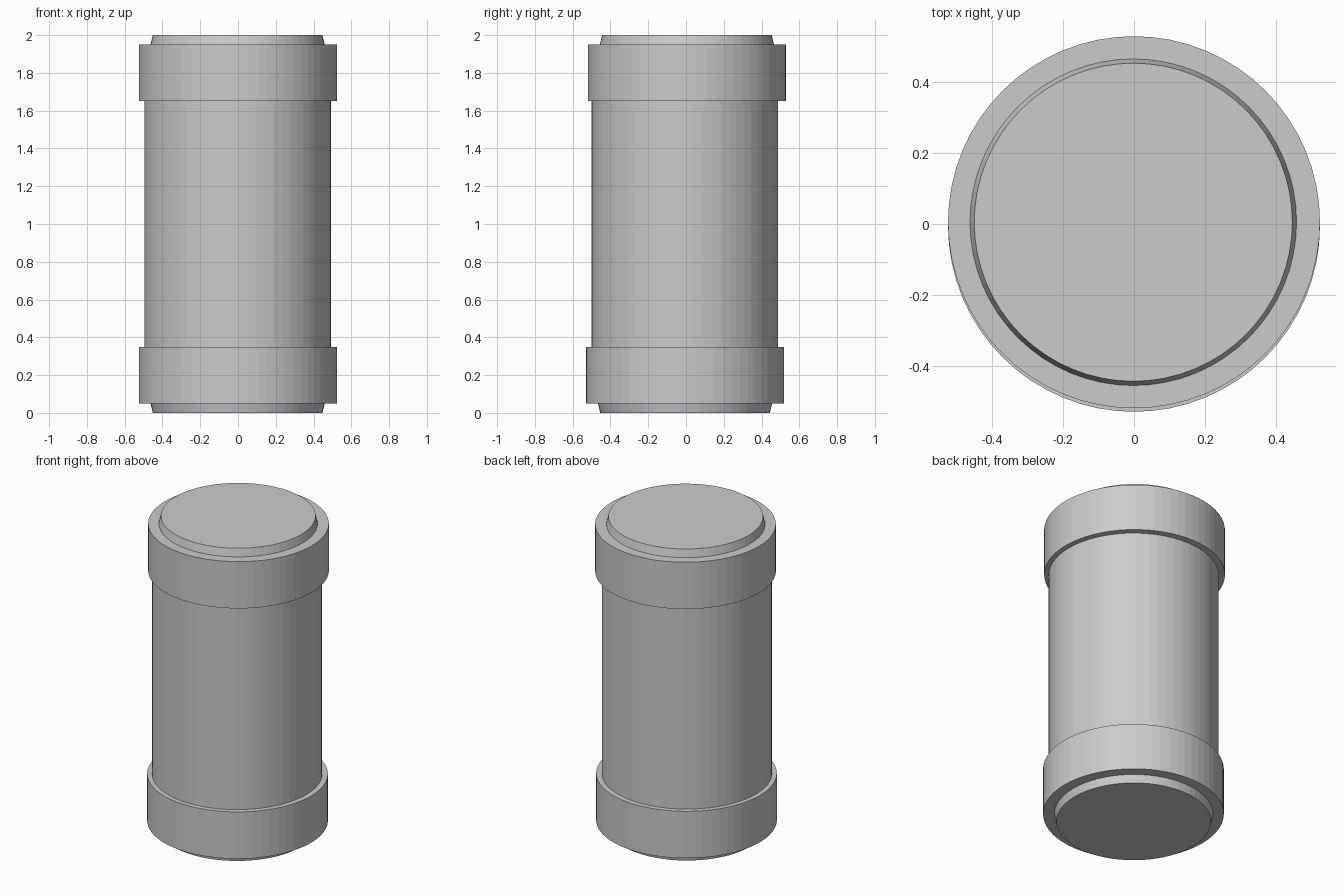
import bpy, bmesh, math

if "Cube" in bpy.data.objects:
    bpy.data.objects.remove(bpy.data.objects["Cube"])

SIDES = 64


def lathe(name, profile, x=0.0, y=0.0):
    """Spin a (radius, z) profile into a closed flat-shaded solid."""
    bm = bmesh.new()
    rings = []
    for r, z in profile:
        rings.append([bm.verts.new((x + r * math.cos(2 * math.pi * i / SIDES),
                                    y + r * math.sin(2 * math.pi * i / SIDES), z))
                      for i in range(SIDES)])
    for a, b in zip(rings, rings[1:]):
        for i in range(SIDES):
            j = (i + 1) % SIDES
            bm.faces.new((a[i], a[j], b[j], b[i]))
    bm.faces.new(rings[0])
    bm.faces.new(rings[-1])
    bmesh.ops.recalc_face_normals(bm, faces=bm.faces)
    mesh = bpy.data.meshes.new(name)
    bm.to_mesh(mesh)
    bm.free()
    obj = bpy.data.objects.new(name, mesh)
    bpy.context.collection.objects.link(obj)
    return obj


# Main barrel
lathe("barrel", [(0.494, 0.2), (0.494, 1.8)], -0.002, -0.006)

# Collar and tapered plug at each end, with the slight sideways offset
for label, flip, y in (("lower", False, -0.005), ("upper", True, 0.005)):
    z = (lambda v: 2 - v) if flip else (lambda v: v)
    lathe(label + "_collar", [(0.525, z(0.05)), (0.525, z(0.35))], 0, y)
    lathe(label + "_plug", [(0.449, z(0.0)), (0.461, z(0.05)), (0.485, z(0.15)),
                            (0.485, z(0.34))], -0.002, y)
